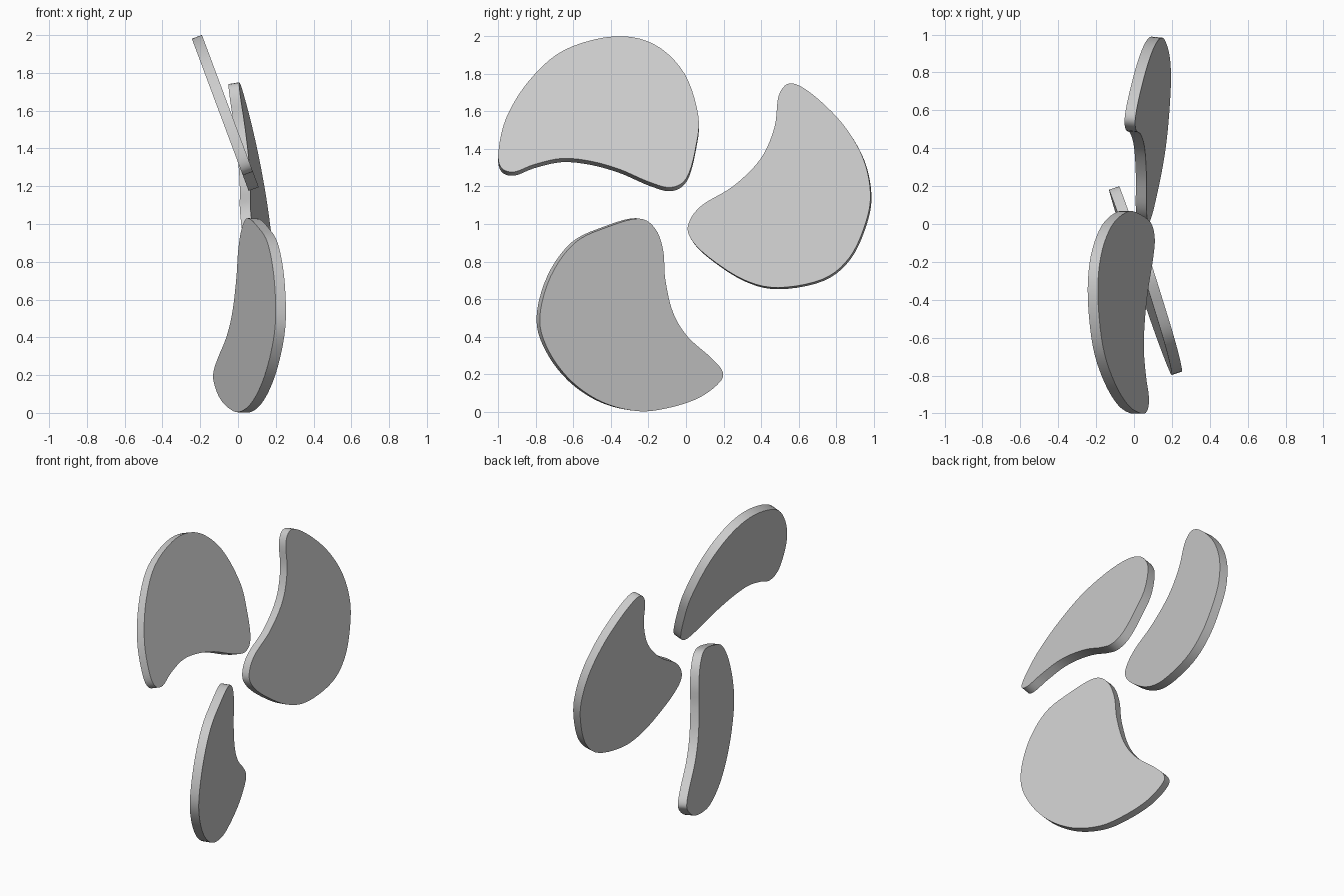
import bpy, bmesh, math
from mathutils import Vector

if "Cube" in bpy.data.objects:
    bpy.data.objects.remove(bpy.data.objects["Cube"])

THICK = 0.057


def smooth_loop(pts, steps=5):
    """Closed Catmull-Rom curve through the profile points."""
    p = [Vector(q) for q in pts]
    n = len(p)
    out = []
    for i in range(n):
        a, b, c, d = p[i - 1], p[i], p[(i + 1) % n], p[(i + 2) % n]
        for k in range(steps):
            t = k / steps
            out.append(0.5 * (2 * b + (c - a) * t + (2 * a - 5 * b + 4 * c - d) * t * t
                              + (3 * b - a - 3 * c + d) * t ** 3))
    return out


def blade(name, outline, x0, gy, gz):
    """Flat plate with a (y, z) outline lying on the plane x = x0 + gy*y + gz*z."""
    normal = Vector((1, -gy, -gz)).normalized()
    loop = smooth_loop(outline)
    # inset along the tilt so the finished plate keeps the drawn silhouette
    g = Vector((gy, gz)).normalized()
    reach = [q.dot(g) for q in loop]
    lo, hi = min(reach), max(reach)
    inset = THICK / 2 * math.hypot(normal.y, normal.z)
    loop = [q - g * inset * (2 * (r - lo) / (hi - lo) - 1) for q, r in zip(loop, reach)]

    bm = bmesh.new()
    mid = [Vector((x0 + gy * q.x + gz * q.y, q.x, q.y)) for q in loop]
    front = [bm.verts.new(v + normal * THICK / 2) for v in mid]
    back = [bm.verts.new(v - normal * THICK / 2) for v in mid]
    bm.faces.new(front)
    bm.faces.new(back[::-1])
    n = len(mid)
    for i in range(n):
        j = (i + 1) % n
        bm.faces.new((front[i], back[i], back[j], front[j]))
    bmesh.ops.recalc_face_normals(bm, faces=bm.faces[:])
    me = bpy.data.meshes.new(name)
    bm.to_mesh(me)
    bm.free()
    ob = bpy.data.objects.new(name, me)
    bpy.context.collection.objects.link(ob)
    bpy.ops.object.select_all(action='DESELECT')
    ob.select_set(True)
    bpy.context.view_layer.objects.active = ob
    bpy.ops.object.shade_smooth_by_angle(angle=math.radians(40))


# Upper blade, leaning back towards -x at its top
blade("upper_blade", [
    (-.383, 2.0), (-.17, 1.957), (-.01, 1.80), (.065, 1.57), (.053, 1.40), (.005, 1.23),
    (-.08, 1.175), (-.197, 1.205), (-.356, 1.275), (-.516, 1.32), (-.665, 1.333),
    (-.81, 1.30), (-.915, 1.26), (-.984, 1.282), (-1.0, 1.37), (-.957, 1.558),
    (-.835, 1.76), (-.65, 1.925)], 0.525, 0.0, -0.373)

# Side blade
blade("side_blade", [
    (.56, 1.75), (.68, 1.686), (.84, 1.527), (.947, 1.346), (.987, 1.16), (.963, 1.0),
    (.878, .814), (.734, .697), (.495, .653), (.31, .697), (.122, .82), (.027, .92),
    (.016, 1.0), (.085, 1.096), (.255, 1.2), (.40, 1.346), (.473, 1.516),
    (.495, 1.686)], 0.207, 0.101, -0.163)

# Lower blade
blade("lower_blade", [
    (-.26, 1.03), (-.17, .973), (-.128, .856), (-.117, .707), (-.075, .53), (.005, .40),
    (.133, .287), (.195, .213), (.178, .155), (.07, .075), (-.09, .022), (-.26, .003),
    (-.452, .05), (-.62, .16), (-.745, .32), (-.797, .495), (-.74, .72), (-.61, .9),
    (-.436, .984)], -0.052, -0.325, 0.044)
